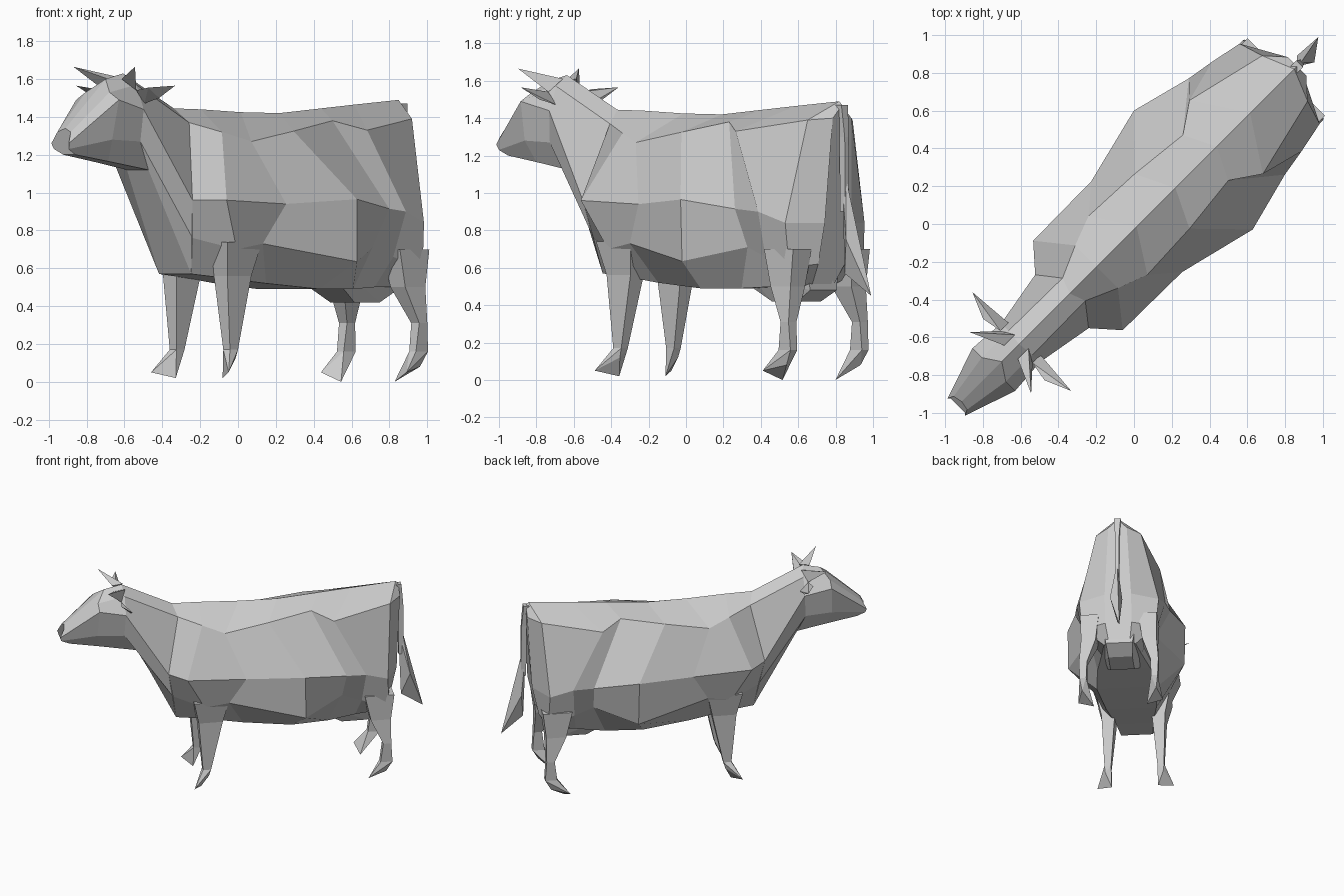
import bpy, bmesh
from math import sqrt

# Animal frame: u = nose to tail, w = sideways from the mid-plane, z = up.
# The animal stands diagonally, so u runs along (1, 1) in the world.
W0 = 0.02


def world(p):
    u, w, z = p
    return ((u + w + W0) / sqrt(2), (u - w - W0) / sqrt(2), z)


def finish(name, bm):
    bmesh.ops.recalc_face_normals(bm, faces=bm.faces[:])
    mesh = bpy.data.meshes.new(name)
    bm.to_mesh(mesh)
    bm.free()
    obj = bpy.data.objects.new(name, mesh)
    bpy.context.collection.objects.link(obj)
    return obj


def loft(name, rings):
    bm = bmesh.new()
    loops = [[bm.verts.new(world(p)) for p in r] for r in rings]
    n = len(loops[0])
    for a, b in zip(loops, loops[1:]):
        for i in range(n):
            j = (i + 1) % n
            bm.faces.new((a[i], a[j], b[j], b[i]))
    bm.faces.new(loops[0])
    bm.faces.new(loops[-1])
    return finish(name, bm)


def hull(name, pts):
    bm = bmesh.new()
    for p in pts:
        bm.verts.new(world(p))
    out = bmesh.ops.convex_hull(bm, input=bm.verts[:])
    junk = {v for v in out["geom_interior"] if isinstance(v, bmesh.types.BMVert)}
    if junk:
        bmesh.ops.delete(bm, geom=list(junk), context='VERTS')
    return finish(name, bm)


def flip(pts, s=-1):
    return [(u, w * s, z) for u, w, z in pts]


def full_ring(half):
    # first point lies on the spine, the others are mirrored
    return half + flip(half[:0:-1])


def box_ring(u, w, z, du, dw):
    return [(u - du, w - dw, z), (u + du, w - dw, z),
            (u + du, w + dw, z), (u - du, w + dw, z)]


# Half sections of the trunk: spine, upper, side, low, bottom
trunk = [
    [(-.50, 0, 1.445), (-.47, .085, 1.37), (-.56, .20, .96), (-.52, .16, .76), (-.49, .12, .57)],
    [(-.30, 0, 1.44), (-.30, .16, 1.32), (-.44, .335, .96), (-.30, .27, .70), (-.28, .14, .55)],
    [(.00, 0, 1.425), (-.14, .22, 1.27), (.00, .34, .94), (-.12, .285, .73), (.00, .19, .52)],
    [(.29, 0, 1.42), (.19, .205, 1.325), (.424, .445, .965), (.43, .44, .635), (.36, .23, .49)],
    [(.60, 0, 1.445), (.516, .17, 1.38), (.75, .36, .915), (.735, .25, .71), (.64, .20, .49)],
    [(.85, 0, 1.465), (.67, .275, 1.33), (.90, .335, .90), (.88, .26, .66), (.85, .15, .50)],
    [(1.18, 0, 1.49), (1.11, .17, 1.39), (1.07, .30, .84), (1.08, .28, .60), (1.00, .12, .50)],
    [(1.20, 0, 1.47), (1.20, .07, 1.40), (1.17, .10, .84), (1.12, .10, .62), (1.05, .08, .50)],
]
loft("body", [full_ring(r) for r in trunk])

# Neck and head continue from the first trunk section
head = [
    [(-.88, 0, 1.63), (-.87, .09, 1.57), (-.87, .145, 1.44), (-.88, .13, 1.27), (-.77, .08, 1.12)],
    [(-1.01, 0, 1.60), (-1.07, .09, 1.53), (-1.07, .16, 1.49), (-1.08, .12, 1.28), (-1.05, .06, 1.165)],
    [(-1.31, 0, 1.34), (-1.32, .05, 1.32), (-1.35, .065, 1.26), (-1.34, .055, 1.23), (-1.28, .045, 1.20)],
]
loft("neck_and_head", [full_ring(r) for r in [trunk[0]] + head])

# Udder
udder = [(.65, .12, .49), (.76, .09, .42), (.95, .09, .42), (1.06, .10, .48),
         (1.05, .12, .60), (.66, .16, .56)]
hull("udder", udder + flip(udder))

for s, side in ((1, "right"), (-1, "left")):
    # Front leg with its wedge hoof
    shin = box_ring(-.275, .20, .17, .03, .025)
    front = [box_ring(-.25, .22, .74, .13, .06), box_ring(-.25, .19, .56, .09, .05), shin]
    loft("front_leg_" + side, [flip(r, s) for r in front])
    hull("front_hoof_" + side, flip(shin + [(-.38, .29, .05), (-.31, .175, .02), (-.26, .22, .12)], s))

    # Back leg with its wedge hoof
    pastern = box_ring(1.06, .27, .16, .045, .025)
    back = [box_ring(1.01, .22, .70, .11, .07), box_ring(1.02, .23, .50, .075, .055),
            box_ring(1.065, .27, .31, .03, .03), pastern]
    loft("back_leg_" + side, [flip(r, s) for r in back])
    hull("back_hoof_" + side, flip(pastern + [(.92, .32, .05), (.95, .20, .0), (1.06, .28, .08)], s))

    # Horn and ear
    hull("horn_" + side, flip([(-.94, .05, 1.60), (-.86, .05, 1.61), (-.90, .12, 1.54),
                               (-1.02, .23, 1.665)], s))
    hull("ear_" + side, flip([(-.90, .12, 1.54), (-.84, .12, 1.47), (-.92, .23, 1.555),
                              (-.85, .24, 1.50), (-.86, .37, 1.565)], s))

# Tail and its tuft
loft("tail", [box_ring(1.195, 0, 1.47, .025, .025), box_ring(1.215, 0, 1.30, .02, .015),
              box_ring(1.22, 0, .90, .02, .015)])
hull("tail_tuft", [(1.20, 0, 1.08), (1.23, 0, 1.08), (1.28, .05, .75), (1.24, -.04, .75),
                   (1.22, 0, .57), (1.39, -.03, .45)])
